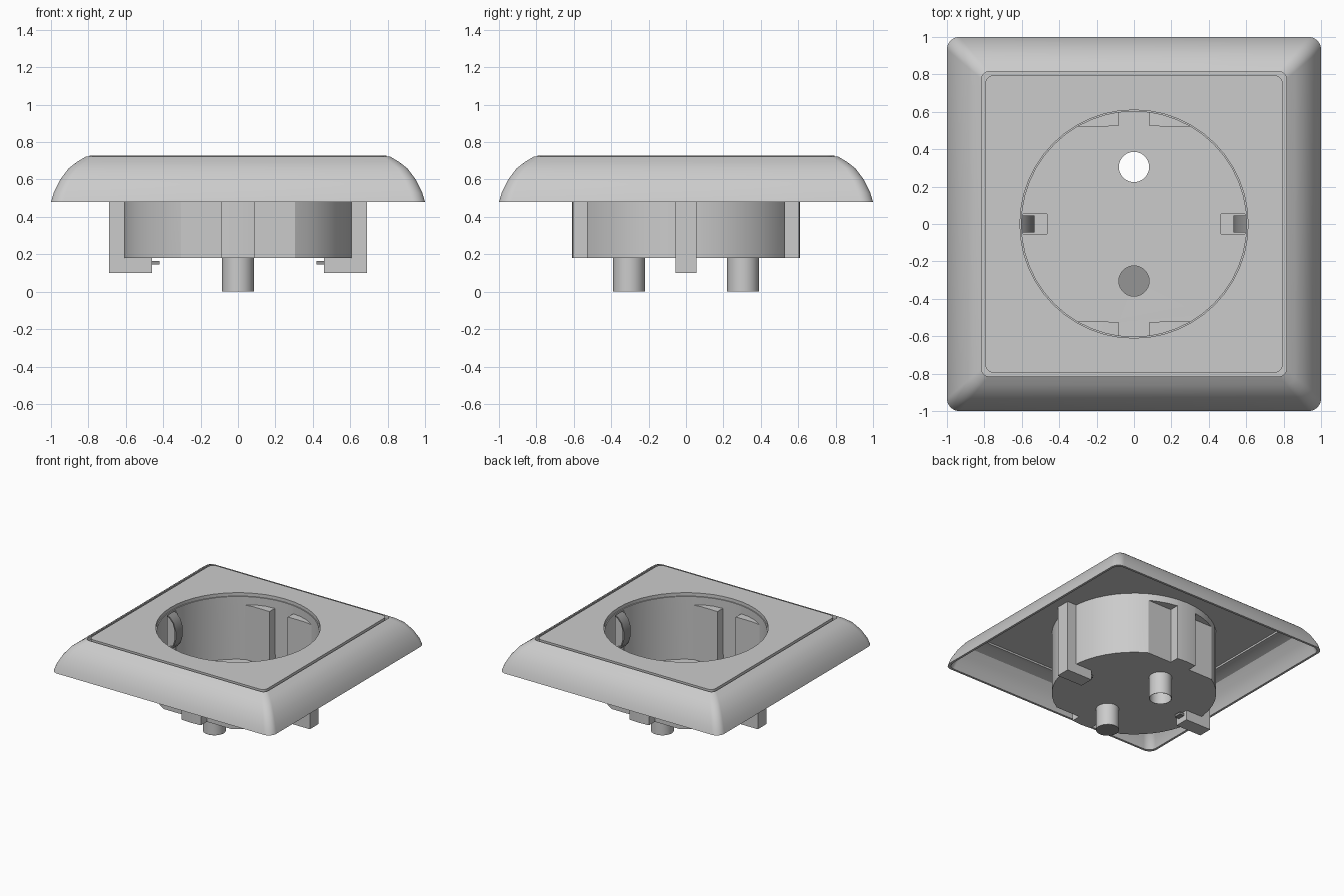
import bpy, bmesh, math

if "Cube" in bpy.data.objects:
    bpy.data.objects.remove(bpy.data.objects["Cube"])


def material(name, value):
    m = bpy.data.materials.new(name)
    m.use_nodes = True
    color = (value, value, value, 1)
    m.diffuse_color = color
    m.node_tree.nodes["Principled BSDF"].inputs["Base Color"].default_value = color
    return m


LIGHT = material("light grey plastic", 0.6)
DARK = material("dark grey metal", 0.3)


def finish(name, bm, mat=LIGHT, thickness=0):
    """Turn a bmesh into an object, optionally thickened inwards."""
    bmesh.ops.remove_doubles(bm, verts=bm.verts, dist=0.001)
    bmesh.ops.recalc_face_normals(bm, faces=bm.faces)
    mesh = bpy.data.meshes.new(name)
    bm.to_mesh(mesh)
    bm.free()
    mesh.materials.append(mat)
    ob = bpy.data.objects.new(name, mesh)
    bpy.context.collection.objects.link(ob)
    if thickness:
        mod = ob.modifiers.new("thickness", "SOLIDIFY")
        mod.thickness = thickness
        mod.offset = -1
    return ob


def loft(loops, closed=False, cap_start=False, cap_end=False):
    """Skin a list of loops that share the same point count."""
    bm = bmesh.new()
    rings = [[bm.verts.new(p) for p in loop] for loop in loops]
    pairs = list(zip(rings, rings[1:]))
    if closed:
        pairs.append((rings[-1], rings[0]))
    for a, b in pairs:
        for i in range(len(a)):
            j = (i + 1) % len(a)
            bm.faces.new((a[i], a[j], b[j], b[i]))
    if cap_start:
        bm.faces.new(rings[0])
    if cap_end:
        bm.faces.new(rings[-1])
    return bm


def rounded_square(half, z, radius):
    pts = []
    for quarter in range(4):
        mid = math.radians(45 + 90 * quarter)
        cx = math.copysign(half - radius, math.cos(mid))
        cy = math.copysign(half - radius, math.sin(mid))
        for k in range(9):
            a = math.radians(90 * quarter + 90 * k / 8)
            pts.append((cx + radius * math.cos(a), cy + radius * math.sin(a), z))
    return pts


def circle(r, z, cy=0, n=32):
    return [(r * math.cos(math.tau * i / n), cy + r * math.sin(math.tau * i / n), z)
            for i in range(n)]


def box(x0, x1, y, z0, z1):
    return loft([[(x0, -y, z), (x1, -y, z), (x1, y, z), (x0, y, z)] for z in (z0, z1)],
                cap_start=True, cap_end=True)


def select_only(ob):
    bpy.ops.object.select_all(action="DESELECT")
    ob.select_set(True)
    bpy.context.view_layer.objects.active = ob


def apply_all(ob):
    select_only(ob)
    for mod in list(ob.modifiers):
        bpy.ops.object.modifier_apply(modifier=mod.name)


def cut(ob, bm):
    """Subtract a solid from an object and discard the cutter."""
    cutter = finish("cutter", bm)
    cutter.hide_render = True
    mod = ob.modifiers.new("cut", "BOOLEAN")
    mod.operation = "DIFFERENCE"
    mod.solver = "EXACT"
    mod.object = cutter
    apply_all(ob)
    bpy.data.objects.remove(cutter)


# Cup outline: a circle, flattened front and back beside a central rib
CUP_R, RIB, FLAT_Y = 0.61, 0.087, 0.528
rib_angle = math.acos(RIB / CUP_R)
angles = [math.tau * i / 48 for i in range(48)]
for a in (rib_angle, math.pi - rib_angle, math.pi + rib_angle, math.tau - rib_angle):
    angles += [a - 0.0001, a + 0.0001]
angles.sort()


def cup_outline(z, flat):
    pts = []
    for a in angles:
        x, y = CUP_R * math.cos(a), CUP_R * math.sin(a)
        if flat and abs(x) > RIB:
            y = max(-FLAT_Y, min(FLAT_Y, y))
        pts.append((x, y, z))
    return pts


# Outer frame: curved thin shell with a groove around the plate
dome = [(1, 0.48), (0.985, 0.53), (0.95, 0.60), (0.905, 0.66), (0.86, 0.695), (0.815, 0.722)]
groove = [(0.815, 0.69), (0.78, 0.69), (0.78, 0.67)]
inside = [(0.82, 0.67), (0.89, 0.645), (0.932, 0.59), (0.965, 0.53), (0.982, 0.48)]
frame = finish("outer_frame", loft(
    [rounded_square(h, z, 0.04 + max(0, h - 0.82) * 0.15) for h, z in dome + groove + inside],
    closed=True))

# Centre plate with the round opening
plate = finish("centre_plate", loft(
    [rounded_square(0.795, z, 0.045) for z in (0.685, 0.727)], cap_start=True, cap_end=True))
cut(plate, loft([cup_outline(z, False) for z in (0.6, 0.8)], cap_start=True, cap_end=True))

# Cup with keyed walls and ledges
cup = finish("socket_cup", loft(
    [cup_outline(0.18, True), cup_outline(0.63, True),
     cup_outline(0.63, False), cup_outline(0.70, False)], cap_start=True), thickness=0.008)
apply_all(cup)
PIN_Y, PIN_R = 0.305, 0.085
for s in (-1, 1):
    cut(cup, loft([circle(PIN_R, z, s * PIN_Y) for z in (0.1, 0.3)],
                  cap_start=True, cap_end=True))
    cut(cup, box(*sorted((s * 0.465, s * 0.75)), 0.055, 0.1, 0.685))

# Pin tubes: the back one is open, the front one is closed
for name, s in (("front_pin_tube", -1), ("back_pin_tube", 1)):
    tube = finish(name, loft([circle(PIN_R, z, s * PIN_Y) for z in (0, 0.183)]),
                  thickness=0.004)
    apply_all(tube)
disc = finish("front_pin_stop", loft(
    [circle(PIN_R, z, -PIN_Y) for z in (0, 0.006)], cap_start=True, cap_end=True), DARK)

# Side channels, earth clips and hooks
channel_path = [(0.46, 0.18), (0.46, 0.10), (0.69, 0.10), (0.69, 0.69),
                (0.607, 0.69), (0.607, 0.18)]
clip_path = [(0.63, 0.69), (0.585, 0.67), (0.55, 0.63), (0.532, 0.57), (0.532, 0.50),
             (0.55, 0.44), (0.585, 0.40), (0.65, 0.37)]
for side, s in (("left", 1), ("right", -1)):
    bm = bmesh.new()
    near, far = [[bm.verts.new((s * x, y, z)) for x, z in channel_path] for y in (-0.057, 0.057)]
    bm.faces.new(near)
    bm.faces.new(far)
    for i in range(4):
        bm.faces.new((near[i], near[i + 1], far[i + 1], far[i]))
    apply_all(finish(side + "_channel", bm, thickness=0.005))

    bm = bmesh.new()
    near, far = [[bm.verts.new((s * x, y, z)) for x, z in clip_path] for y in (-0.045, 0.045)]
    for i in range(len(near) - 1):
        bm.faces.new((near[i], near[i + 1], far[i + 1], far[i]))
    apply_all(finish(side + "_earth_clip", bm, DARK, thickness=0.01))

    finish(side + "_clip_hook", box(*sorted((s * 0.42, s * 0.465)), 0.03, 0.145, 0.165), DARK)

# Smooth curved parts, keep edges sharp
for ob in list(bpy.context.collection.objects):
    if ob.type == "MESH" and ob.data.materials and ob.data.materials[0] in (LIGHT, DARK):
        select_only(ob)
        bpy.ops.object.shade_smooth_by_angle(angle=math.radians(30))
